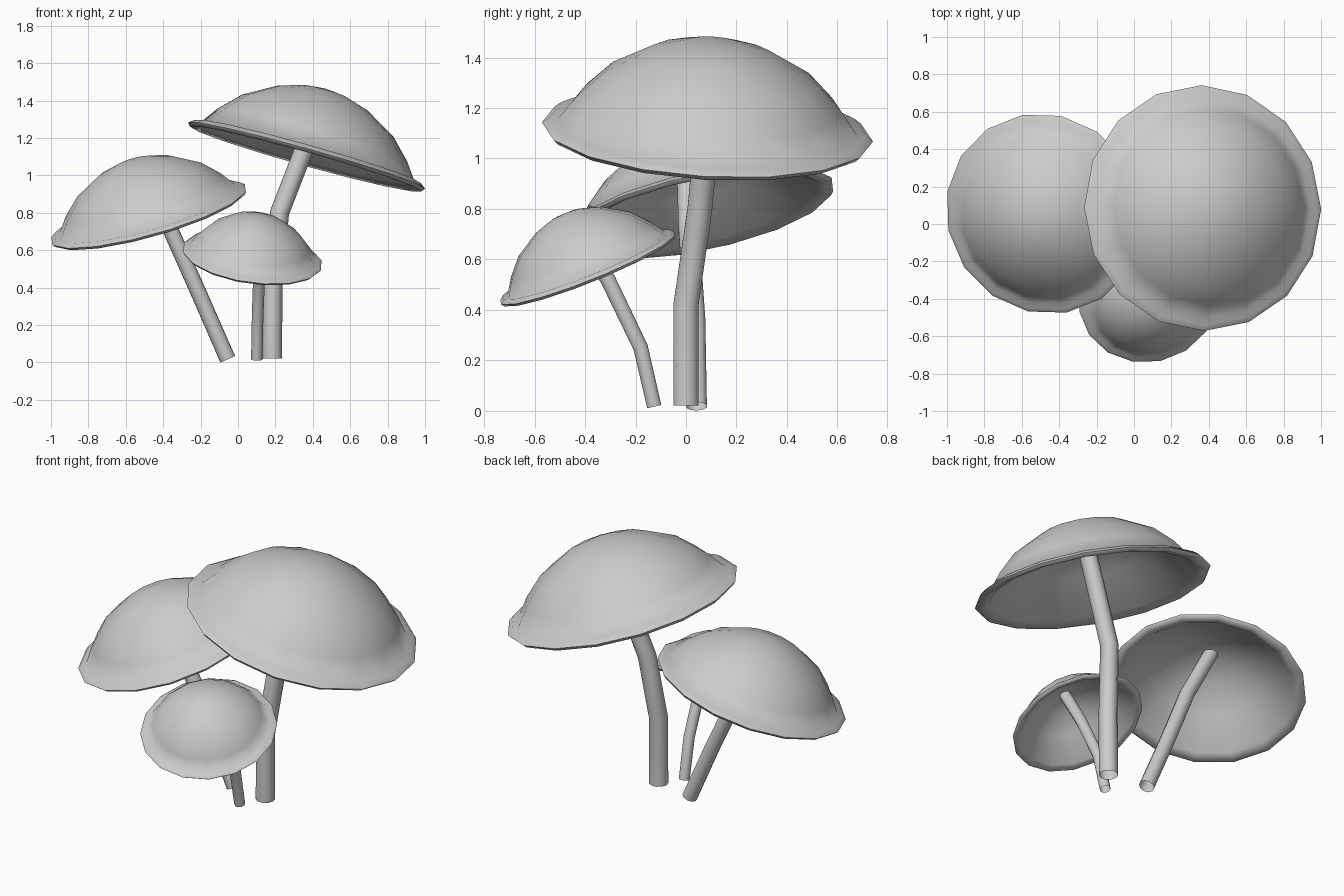
import bpy, bmesh, math
from mathutils import Vector

if "Cube" in bpy.data.objects:
    bpy.data.objects.remove(bpy.data.objects["Cube"])

UP = Vector((0, 0, 1))
SIDES = 16
# cap cross-section for a rim radius of 1: dome, rolled lip, hollow underside
PROFILE = [(0.18, 0.548), (0.38, 0.487), (0.64, 0.337), (0.80, 0.175), (0.90, 0.035),
           (0.955, 0.035), (1.0, 0.0), (0.975, -0.028), (0.88, 0.005),
           (0.60, 0.28), (0.32, 0.43)]
TOP, INNER = 0.568, 0.525


def finish(bm, name):
    bmesh.ops.recalc_face_normals(bm, faces=bm.faces)
    mesh = bpy.data.meshes.new(name)
    bm.to_mesh(mesh)
    bm.free()
    obj = bpy.data.objects.new(name, mesh)
    bpy.context.collection.objects.link(obj)
    bpy.ops.object.select_all(action='DESELECT')
    obj.select_set(True)
    bpy.context.view_layer.objects.active = obj
    bpy.ops.object.shade_smooth_by_angle(angle=math.radians(80))
    return obj


def bridge(bm, a, b):
    n = len(a)
    for i in range(n):
        j = (i + 1) % n
        bm.faces.new((a[i], a[j], b[j], b[i]))


def cap(name, centre, normal, radius, height=1.0, phase=0.0):
    bm = bmesh.new()
    q = UP.rotation_difference(Vector(normal).normalized())
    c = Vector(centre)

    def point(r, h, a=0.0):
        p = Vector((r * math.cos(a), r * math.sin(a), h * height)) * radius
        return bm.verts.new(c + q @ p)

    rings = [[point(r, h, 2 * math.pi * (i + phase) / SIDES) for i in range(SIDES)]
             for r, h in PROFILE]
    for a, b in zip(rings, rings[1:]):
        bridge(bm, a, b)
    for ring, h in ((rings[0], TOP), (rings[-1], INNER)):
        tip = point(0, h)
        for i in range(SIDES):
            bm.faces.new((ring[i], ring[(i + 1) % SIDES], tip))
    return finish(bm, name)


def stem(name, path, r0, r1, sides=10):
    bm = bmesh.new()
    pts = [Vector(p) for p in path]
    n = len(pts)
    rings = []
    for k, p in enumerate(pts):
        d = (pts[min(k + 1, n - 1)] - pts[max(k - 1, 0)]).normalized()
        q = UP.rotation_difference(d)
        r = r0 + (r1 - r0) * k / (n - 1)
        rings.append([bm.verts.new(p + q @ Vector((r * math.cos(t), r * math.sin(t), 0)))
                      for t in (2 * math.pi * i / sides for i in range(sides))])
    for a, b in zip(rings, rings[1:]):
        bridge(bm, a, b)
    return finish(bm, name)


# tall mushroom
cap("tall_cap", (0.367, 0.085, 1.105), (0.28, 0.06, 1), 0.658)
stem("tall_stem", [(0.183, 0, 0.02), (0.185, 0, 0.42), (0.222, 0.055, 0.80),
                   (0.35, 0.085, 1.13), (0.455, 0.10, 1.435)], 0.053, 0.050)

# middle mushroom
cap("middle_cap", (-0.478, 0.055, 0.79), (-0.28, -0.21, 1), 0.547, phase=0.5)
stem("middle_stem", [(-0.055, 0.042, 0.017), (-0.205, 0.036, 0.36), (-0.37, 0.01, 0.73),
                     (-0.55, 0.0, 1.06)], 0.043, 0.042)

# small mushroom
cap("small_cap", (0.077, -0.39, 0.566), (0.14, -0.40, 1), 0.378, height=1.1, phase=0.5)
stem("small_stem", [(0.10, -0.126, 0.016), (0.105, -0.18, 0.25), (0.115, -0.31, 0.52),
                    (0.105, -0.46, 0.755)], 0.030, 0.033)
